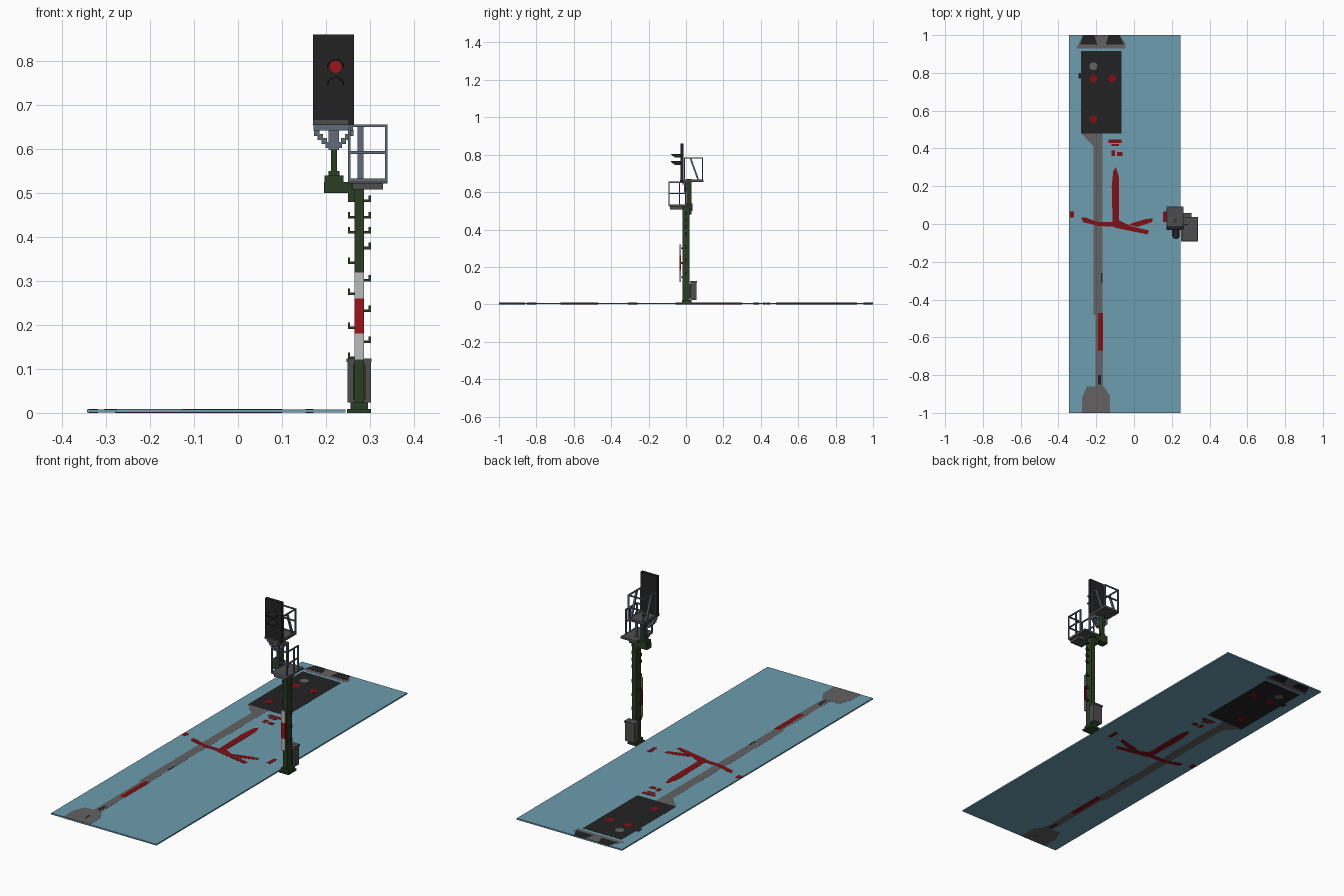
import bpy, bmesh, math
from mathutils import Vector

cube = bpy.data.objects.get("Cube")
if cube:
    bpy.data.objects.remove(cube, do_unlink=True)


def material(name, r, g, b):
    m = bpy.data.materials.new(name)
    m.diffuse_color = (r, g, b, 1)
    m.use_nodes = True
    m.node_tree.nodes["Principled BSDF"].inputs["Base Color"].default_value = (r, g, b, 1)
    return m


BLUE = material("panel blue", 0.15, 0.34, 0.43)
BLACK = material("black", 0.016, 0.016, 0.016)
GREY = material("dark grey", 0.075, 0.075, 0.075)
MID = material("mid grey", 0.125, 0.12, 0.12)
RED = material("red", 0.34, 0.007, 0.009)
DARK_RED = material("dark red", 0.22, 0.005, 0.007)
GREEN = material("dark green", 0.024, 0.048, 0.016)
WHITE = material("white", 0.5, 0.5, 0.5)
STEEL = material("blue steel", 0.12, 0.15, 0.19)


def finish(name, bm, mat):
    bmesh.ops.recalc_face_normals(bm, faces=bm.faces)
    me = bpy.data.meshes.new(name)
    bm.to_mesh(me)
    bm.free()
    me.materials.append(mat)
    ob = bpy.data.objects.new(name, me)
    bpy.context.collection.objects.link(ob)
    return ob


def add_box(bm, x0, x1, y0, y1, z0, z1):
    vs = bmesh.ops.create_cube(bm, size=1)["verts"]
    for v in vs:
        v.co = ((x0 + x1) / 2 + v.co.x * (x1 - x0),
                (y0 + y1) / 2 + v.co.y * (y1 - y0),
                (z0 + z1) / 2 + v.co.z * (z1 - z0))


def boxes(name, mat, *dims):
    bm = bmesh.new()
    for d in dims:
        add_box(bm, *d)
    return finish(name, bm, mat)


def bars(name, mat, segments, t=0.006):
    """Square bars between pairs of points."""
    bm = bmesh.new()
    for a, b in segments:
        a, b = Vector(a), Vector(b)
        d = b - a
        rot = d.to_track_quat('Z', 'Y')
        for v in bmesh.ops.create_cube(bm, size=1)["verts"]:
            v.co = (a + b) / 2 + rot @ Vector((v.co.x * t, v.co.y * t, v.co.z * (d.length + t)))
    return finish(name, bm, mat)


def paint(name, mat, layer, *polys):
    """Flat patches running through the panel; higher layers stand slightly prouder."""
    bm = bmesh.new()
    lo, hi = 0.001 - 0.0003 * layer, 0.008 + 0.0003 * layer
    for p in polys:
        f = bm.faces.new([bm.verts.new((x, y, lo)) for x, y in p])
        new = bmesh.ops.extrude_face_region(bm, geom=[f])["geom"]
        for v in new:
            if isinstance(v, bmesh.types.BMVert):
                v.co.z = hi
    return finish(name, bm, mat)


def rect(x0, x1, y0, y1):
    return [(x0, y0), (x1, y0), (x1, y1), (x0, y1)]


def disc(x, y, r, n=10):
    return [(x + r * math.cos(i * math.tau / n), y + r * math.sin(i * math.tau / n)) for i in range(n)]


# Flat panel with its painted signal diagram
boxes("panel", BLUE, (-0.343, 0.245, -1, 1, 0.001, 0.008))
paint("painted_mast", MID, 1, rect(-0.214, -0.167, -0.48, 0.48), rect(-0.203, -0.163, -0.87, -0.48),
      [(-0.28, 0.48), (-0.214, 0.41), (-0.2, 0.48)])
paint("painted_base", MID, 2, [(-0.275, -1), (-0.127, -1), (-0.127, -0.91), (-0.16, -0.86),
                               (-0.25, -0.86), (-0.275, -0.92)])
paint("painted_top", MID, 1, [(-0.305, 0.93), (-0.045, 0.93), (-0.045, 0.96), (-0.08, 1), (-0.27, 1)])
paint("painted_top_patches", BLACK, 2, [(-0.285, 0.95), (-0.195, 0.95), (-0.21, 1), (-0.27, 1)],
      [(-0.15, 0.95), (-0.055, 0.95), (-0.075, 1), (-0.135, 1)])
paint("painted_head", BLACK, 2, rect(-0.28, -0.065, 0.48, 0.915), rect(-0.295, -0.28, 0.77, 0.8))
paint("painted_grey_lamp", MID, 3, disc(-0.215, 0.835, 0.022))
paint("painted_red_lamps", DARK_RED, 3, *[disc(x, y, 0.02) for x, y in
                                          ((-0.215, 0.77), (-0.115, 0.77), (-0.215, 0.555))])
paint("painted_red_band", DARK_RED, 2, rect(-0.19, -0.163, -0.67, -0.47))
paint("painted_mast_flecks", BLACK, 2, rect(-0.175, -0.167, -0.31, -0.26),
      rect(-0.19, -0.175, -0.85, -0.8), rect(-0.19, -0.178, -0.96, -0.92))
paint("painted_arrow", DARK_RED, 3,
      [(-0.113, 0.0), (-0.08, 0.0), (-0.08, 0.25), (-0.095, 0.30), (-0.11, 0.28), (-0.118, 0.2)],
      [(-0.28, 0.035), (-0.27, 0.01), (-0.19, -0.01), (-0.1, -0.015), (-0.09, 0.01), (-0.2, 0.012), (-0.25, 0.033)],
      [(-0.11, 0.01), (-0.1, -0.02), (0.07, -0.055), (0.08, -0.035), (-0.02, -0.01), (-0.08, 0.02)],
      [(-0.03, -0.005), (0.02, -0.015), (0.095, 0.01), (0.1, 0.03), (0.06, 0.025), (0.0, 0.008)])
paint("painted_red_marks", DARK_RED, 3, rect(-0.135, -0.065, 0.43, 0.448), rect(-0.12, -0.08, 0.412, 0.424),
      rect(-0.12, -0.1, 0.36, 0.39), rect(-0.09, -0.062, 0.36, 0.382), rect(-0.34, -0.318, 0.035, 0.065),
      rect(0.153, 0.172, 0.01, 0.065))

# Mast, foot and cabinet
boxes("mast_foot", GREEN, (0.248, 0.302, -0.028, 0.036, 0, 0.009), (0.256, 0.296, -0.022, 0.03, 0.009, 0.024))
boxes("mast", GREEN, (0.265, 0.287, -0.018, 0.02, 0.024, 0.53))
boxes("cabinet", GREY, (0.249, 0.302, 0.024, 0.056, 0.024, 0.12), (0.247, 0.304, 0.022, 0.059, 0.116, 0.124))
boxes("cabinet_bracket", GREEN, (0.262, 0.29, 0.018, 0.026, 0.03, 0.11))

# Striped plate on the mast front
boxes("plate_white", WHITE, (0.265, 0.287, -0.034, -0.028, 0.12, 0.18), (0.265, 0.287, -0.034, -0.028, 0.26, 0.32))
boxes("plate_red", RED, (0.265, 0.287, -0.034, -0.028, 0.18, 0.26))
boxes("plate_clips", GREEN, *[(0.272, 0.28, -0.028, -0.018, z, z + 0.01) for z in (0.14, 0.215, 0.295)])

# Climbing pegs with upturned tips
pegs = []
for side, heights in ((1, (0.165, 0.235, 0.305, 0.378, 0.414, 0.448, 0.485)),
                      (-1, (0.128, 0.197, 0.274, 0.344, 0.414, 0.448))):
    for z in heights:
        a, b, c = (0.276 + side * d for d in (0.01, 0.021, 0.026))
        pegs += [(min(a, c), max(a, c), -0.005, 0.005, z - 0.006, z),
                 (min(b, c), max(b, c), -0.005, 0.005, z, z + 0.009)]
boxes("climbing_pegs", GREEN, *pegs)

# Side arm and upper post
boxes("side_arm", GREEN, (0.195, 0.265, -0.004, 0.034, 0.50, 0.525), (0.197, 0.24, -0.004, 0.034, 0.525, 0.54),
      (0.206, 0.231, 0.004, 0.03, 0.54, 0.55), (0.25, 0.266, -0.004, 0.03, 0.48, 0.50),
      (0.258, 0.294, -0.018, 0.034, 0.512, 0.53))
boxes("upper_post", GREEN, (0.211, 0.225, 0.004, 0.03, 0.54, 0.67))

# Stepped bracket carrying the head
boxes("head_bracket", STEEL, (0.206, 0.230, -0.012, 0.004, 0.598, 0.655),
      *[(0.218 + s * a - 0.006, 0.218 + s * a + 0.006, -0.012, 0.006, z, z + 0.014)
        for s in (-1, 1) for a, z in ((0.013, 0.602), (0.022, 0.611), (0.031, 0.620), (0.039, 0.630))],
      (0.172, 0.262, -0.02, 0.006, 0.642, 0.655))

# Signal head with lamps and hooded visors
boxes("signal_head", BLACK, (0.171, 0.264, -0.03, -0.014, 0.655, 0.86))
boxes("head_sill", GREY, (0.171, 0.25, -0.032, -0.03, 0.656, 0.666))
bm = bmesh.new()
for zc in (0.785, 0.745):
    ring = []
    for i in range(9):
        ang = math.pi * i / 8
        c, s = math.cos(ang), math.sin(ang)
        ring.append([bm.verts.new((0.222 + r * c, y, zc + r * s))
                     for r, y in ((0.02, -0.03), (0.02, -0.08 + 0.02 * (1 - s)),
                                  (0.017, -0.08 + 0.02 * (1 - s)), (0.017, -0.03))])
    for p, q in zip(ring, ring[1:]):
        for k in range(3):
            bm.faces.new((p[k], p[k + 1], q[k + 1], q[k]))
finish("visors", bm, BLACK)
bm = bmesh.new()
ring = [bm.verts.new((0.222 + 0.014 * math.cos(i * math.tau / 12), -0.0325,
                      0.787 + 0.014 * math.sin(i * math.tau / 12))) for i in range(12)]
bm.faces.new(ring)
finish("red_lamp", bm, RED)

# Lower platform with railing
boxes("lower_floor", GREY, (0.25, 0.34, -0.09, 0.036, 0.522, 0.532), (0.26, 0.33, -0.085, -0.02, 0.508, 0.522))
x0, x1, y0, y1 = 0.253, 0.337, -0.09, -0.002
rail = []
for z in (0.53, 0.592, 0.653):
    rail += [((x0, y0, z), (x1, y0, z)), ((x0, y0, z), (x0, y1, z)), ((x1, y0, z), (x1, y1, z))]
for x in (x0, x1):
    for y in (y0, -0.035, y1):
        rail.append(((x, y, 0.53), (x, y, 0.653)))
rail += [((x, y1, 0.53), (x, y1, 0.653)) for x in (0.275, 0.282)]
rail.append(((x0, y1, 0.653), (0.282, y1, 0.653)))
bars("lower_railing", STEEL, rail)

# Upper platform with railing behind the head
boxes("upper_floor", GREY, (0.172, 0.262, -0.014, 0.093, 0.655, 0.664))
x0, x1, y0, y1 = 0.176, 0.258, -0.008, 0.089
rail = [((x0, y1, z), (x1, y1, z)) for z in (0.664, 0.722, 0.782)]
for x in (x0, x1):
    rail += [((x, y0, 0.782), (x, y1, 0.782)), ((x, y0, 0.66), (x, y0, 0.782)),
             ((x, y1, 0.66), (x, y1, 0.782)), ((x, y0, 0.664), (x, y1, 0.664))]
bars("upper_railing", STEEL, rail)
bars("upper_braces", STEEL, [((x, 0.025, 0.778), (x, 0.066, 0.664)) for x in (x0, x1)], 0.009)
